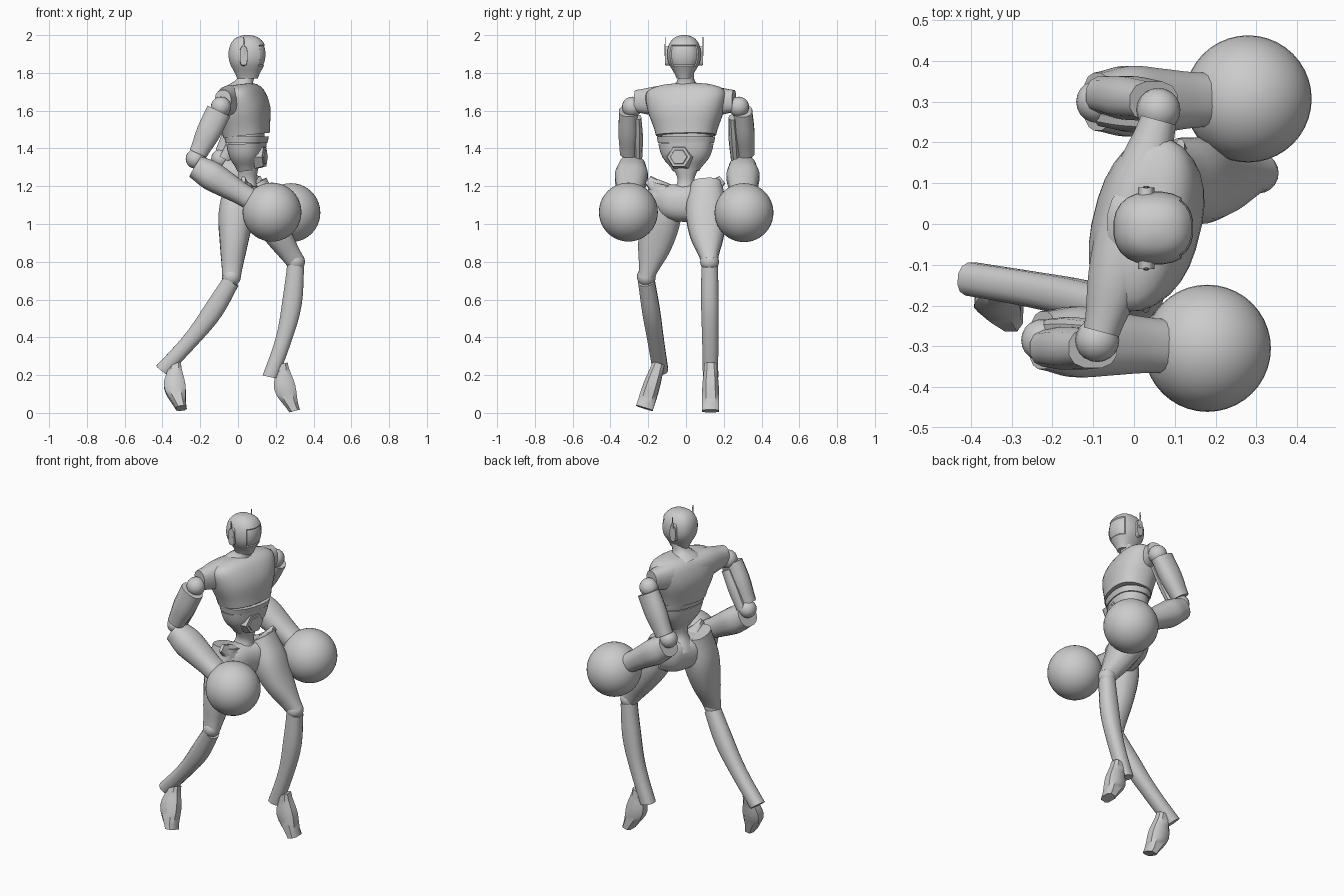
import bpy, bmesh, math
from mathutils import Vector, Matrix

cube = bpy.data.objects.get("Cube")
if cube:
    bpy.data.objects.remove(cube, do_unlink=True)

grey = bpy.data.materials.new("plain_grey")
grey.use_nodes = True
tone = (.6, .6, .6, 1)
grey.diffuse_color = tone
grey.node_tree.nodes["Principled BSDF"].inputs["Base Color"].default_value = tone

UP = Vector((0, 0, 1))
ACROSS = Vector((0, 1, 0))
TURNED = Vector((.25, 1, 0)).normalized()
FACING = TURNED.cross(UP)
STRAIGHT = Vector((0, 0, 0))


def finish(name, bm, angle=40):
    bmesh.ops.recalc_face_normals(bm, faces=bm.faces)
    mesh = bpy.data.meshes.new(name)
    bm.to_mesh(mesh)
    bm.free()
    mesh.materials.append(grey)
    part = bpy.data.objects.new(name, mesh)
    bpy.context.collection.objects.link(part)
    bpy.ops.object.select_all(action='DESELECT')
    part.select_set(True)
    bpy.context.view_layer.objects.active = part
    bpy.ops.object.shade_smooth_by_angle(angle=math.radians(angle))
    return part


def sample(values, t):
    # Smooth curve through evenly spaced values
    last = len(values) - 1
    i = min(int(t * last), last - 1)
    t = t * last - i
    a, b, c, d = (values[max(0, min(last, i + k))] for k in (-1, 0, 1, 2))
    slope_in, slope_out = (c - a) / 2, (d - b) / 2
    rise = c - b
    return b + t * (slope_in + t * (3 * rise - 2 * slope_in - slope_out
                                    + t * (slope_in + slope_out - 2 * rise)))


def round_power(x, power):
    return math.copysign(abs(x) ** (2 / power), x)


def loft(name, start, end, depth, width, bow=STRAIGHT, side=ACROSS, sides=16,
         power=2.4, domed=False, edit=None):
    # Tube between two points; depth and width are half sizes along its length
    start, end = Vector(start), Vector(end)
    axis = (end - start).normalized()
    across = (side - axis * side.dot(axis)).normalized()
    forward = across.cross(axis)
    steps = 4 * (len(depth) - 1)
    bm = bmesh.new()
    rings = []
    for i in range(steps + 1):
        t = i / steps
        along = math.sin(t * math.pi / 2) if domed else t
        centre = start.lerp(end, along) + bow * math.sin(math.pi * t)
        ring = []
        for k in range(sides):
            angle = math.tau * (k + .5) / sides
            u = round_power(math.cos(angle), power) * sample(depth, t)
            v = round_power(math.sin(angle), power) * sample(width, t)
            ring.append(bm.verts.new(centre + forward * u + across * v))
        rings.append(ring)
    for low, high in zip(rings, rings[1:]):
        for k in range(sides):
            after = (k + 1) % sides
            bm.faces.new((low[k], low[after], high[after], high[k]))
    bm.faces.new(rings[0])
    bm.faces.new(rings[-1])
    if edit:
        bmesh.ops.recalc_face_normals(bm, faces=bm.faces)
        edit(bm)
    return finish(name, bm)


def ball(name, centre, radius, segments=20):
    bm = bmesh.new()
    bmesh.ops.create_uvsphere(bm, u_segments=segments, v_segments=segments // 2, radius=radius,
                              matrix=Matrix.Translation(centre))
    return finish(name, bm)


def cut_visor(bm):
    visor = []
    for face in bm.faces:
        middle = face.calc_center_median()
        if middle.x > .1 and 1.83 < middle.z < 1.95 and face.normal.x > .5:
            visor.append(face)
    bmesh.ops.inset_region(bm, faces=visor, thickness=.005, depth=-.005)


# Head and neck
skull = Vector((.05, -.01, 1.77))
loft("head", skull, skull + UP * .23, (.055, .096, .097, .066, .01), (.04, .085, .086, .058, .01),
     sides=24, domed=True, edit=cut_visor)
loft("neck", (.02, 0, 1.7), (.05, 0, 1.8), (.09, .048, .042), (.1, .05, .042))
for label, sign in (("right", -1), ("left", 1)):
    ear = Vector((.03, -.01 + sign * .08, 1.89))
    outward = ACROSS * sign * .02
    loft(label + "_ear_disc", ear - outward, ear + outward, (.055, .05), (.022, .02),
         side=Vector((1, 0, 0)), power=3)
    loft(label + "_antenna", ear + outward, ear + outward + UP * .1, (.008, .003), (.004, .002), sides=8)

# Torso, turned slightly towards its right
loft("chest", (.045, 0, 1.47), (.015, 0, 1.74), (.118, .132, .1, .05), (.16, .205, .21, .1),
     side=TURNED, sides=28, domed=True)
loft("shoulder_yoke", (-.08, -.265, 1.65), (.06, .255, 1.65), (.045, .07, .08, .07, .045),
     (.06, .083, .085, .083, .06), side=UP)
loft("torso_core", (.045, 0, 1.4), (.045, 0, 1.5), (.09, .09), (.13, .13), side=TURNED)
loft("rib_band", (.045, 0, 1.43), (.045, 0, 1.464), (.105, .112), (.15, .156), side=TURNED, sides=28)
loft("abdomen", (.05, 0, 1.28), (.045, 0, 1.425), (.05, .085, .1), (.07, .125, .147),
     side=TURNED, sides=28)
buckle = Vector((.05, -.015, 1.355))
loft("belly_plate", buckle + FACING * .05, buckle + FACING * .095, (.07, .058), (.08, .064),
     side=TURNED, sides=6, power=2)
loft("belly_disc", buckle + FACING * .09, buckle + FACING * .1, (.045, .04), (.05, .045),
     side=TURNED, sides=6, power=2)
loft("waist", (.04, 0, 1.14), (.055, 0, 1.31), (.08, .05, .055), (.09, .045, .07))
loft("pelvis", (0, -.17, 1.13), (.1, .17, 1.13), (.06, .09, .09, .09, .06), (.07, .095, .1, .095, .07),
     bow=UP * -.02, side=UP)

# Legs: the hip, knee, ankle, instep and toe of each
legs = (("right", (0, -.105, 1.21), (-.035, -.21, .72), (-.4, -.135, .225),
         (-.33, -.145, .26), (-.3, -.22, .025), (0, .01, 0)),
        ("left", (.085, .11, 1.21), (.305, .125, .8), (.17, .13, .19),
         (.235, .13, .26), (.3, .13, .01), (-.02, -.01, 0)))
for label, hip, knee, ankle, instep, toe, bend in legs:
    hip, knee = Vector(hip), Vector(knee)
    loft(label + "_thigh", hip, knee, (.075, .093, .073, .05), (.085, .108, .09, .043), bow=Vector(bend))
    ball(label + "_knee", knee, .05)
    loft(label + "_shin", knee - UP * .02, ankle, (.047, .054, .044, .042), (.045, .048, .044, .042),
         bow=Vector((.03, 0, 0)), sides=12)
    loft(label + "_foot", instep, toe, (.03, .06, .03), (.034, .046, .048),
         bow=Vector((-.02, 0, 0)), sides=8, power=3)
    crest = hip + FACING * .03
    flare = ACROSS * math.copysign(.09, hip.y)
    loft(label + "_hip_horn", crest - UP * .05, crest + flare + UP * .025, (.06, .01), (.06, .025), sides=10)

# Arms ending in round fists: the shoulder, elbow and fist of each
arms = (("right", (-.09, -.285, 1.62), (-.225, -.285, 1.345), (.18, -.305, 1.063)),
        ("left", (.06, .28, 1.62), (-.09, .3, 1.345), (.28, .307, 1.06)))
for label, shoulder, elbow, fist in arms:
    shoulder, elbow, fist = Vector(shoulder), Vector(elbow), Vector(fist)
    outward = ACROSS * math.copysign(.02, shoulder.y)
    ball(label + "_shoulder", shoulder, .054)
    ball(label + "_elbow", elbow, .052)
    ball(label + "_fist", fist, .156, segments=40)
    loft(label + "_upper_arm", shoulder.lerp(elbow, .08) + outward, shoulder.lerp(elbow, .9) + outward,
         (.068, .066, .05), (.05, .054, .046), sides=12)
    inner = FACING * .02 - outward * 1.7
    loft(label + "_inner_arm", shoulder.lerp(elbow, .2) + inner, elbow + inner,
         (.03, .035, .03), (.02, .028, .024), sides=10)
    bend = elbow - UP * .04
    loft(label + "_forearm", bend, bend.lerp(fist, .8), (.065, .078, .07, .06, .058),
         (.072, .088, .08, .07, .066))
